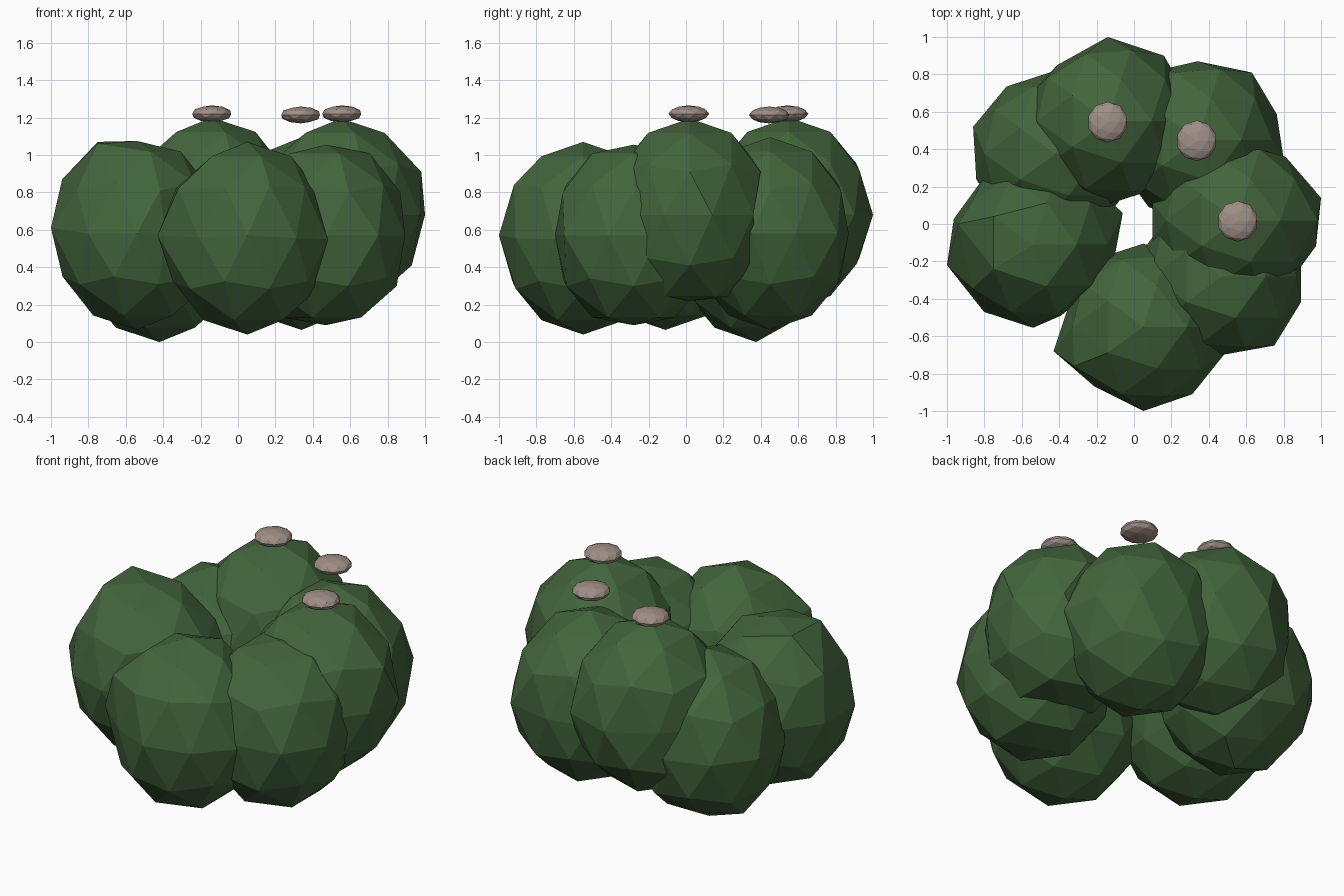
import bpy, bmesh
from mathutils import Vector


def material(name, rgb):
    m = bpy.data.materials.new(name)
    m.diffuse_color = (*rgb, 1)
    return m


leaf = material("leaf green", (0.055, 0.13, 0.045))
stone = material("pale brown", (0.35, 0.275, 0.24))


def blob(name, centre, radii, mat, nudges=()):
    """Flat-faced scaled icosphere; each nudge pulls the nearest vertex to a point."""
    bm = bmesh.new()
    bmesh.ops.create_icosphere(bm, subdivisions=2, radius=1)
    for v in bm.verts:
        v.co = Vector(c * r for c, r in zip(v.co, radii))
    for p in nudges:
        p = Vector(p) - Vector(centre)
        min(bm.verts, key=lambda v: (v.co - p).length).co = p
    me = bpy.data.meshes.new(name)
    bm.to_mesh(me)
    bm.free()
    me.materials.append(mat)
    ob = bpy.data.objects.new(name, me)
    ob.location = centre
    bpy.context.collection.objects.link(ob)
    return ob


# Ring of leafy clumps, with the uneven corners that show in the outline
R = (0.445, 0.445, 0.515)
clumps = {
    "front_clump": ((0.05, -0.55, 0.555),
                    [(0.05, -1.00, 0.57), (-0.43, -0.68, 0.57), (0.48, -0.70, 0.55),
                     (0.17, -0.92, 0.84), (-0.32, -0.76, 0.82), (-0.21, -0.87, 0.56),
                     (-0.33, -0.38, 0.56)]),
    "left_clump": ((-0.54, -0.11, 0.58),
                   [(-1.00, -0.22, 0.61), (-0.75, 0.04, 1.07), (-0.75, -0.24, 1.06),
                    (-0.39, -0.49, 0.58), (-0.94, 0.0, 0.87), (-0.54, -0.11, 1.075),
                    (-0.06, 0.06, 0.58)]),
    "back_left_clump": ((-0.42, 0.375, 0.515),
                        [(-0.86, 0.52, 0.52), (-0.42, 0.375, 0.0), (-0.47, 0.57, 0.11)]),
    "back_clump": ((-0.14, 0.55, 0.685),
                   [(-0.14, 1.00, 0.68), (0.16, 0.90, 0.68), (-0.41, 0.85, 0.685)]),
    "back_right_clump": ((0.34, 0.45, 0.58),
                         [(0.34, 0.87, 0.58), (0.63, 0.81, 0.58), (0.80, 0.35, 0.58)]),
    "right_clump": ((0.55, 0.02, 0.68),
                    [(1.00, 0.14, 0.68), (0.98, 0.02, 0.91), (0.55, 0.02, 0.22),
                     (0.55, 0.36, 0.68), (0.81, 0.36, 0.68), (0.31, 0.32, 0.68),
                     (0.10, 0.11, 0.68), (0.10, -0.08, 0.68)]),
    "front_right_clump": ((0.47, -0.28, 0.57),
                          [(0.75, -0.65, 0.57), (0.47, -0.70, 0.57),
                           (0.47, -0.28, 1.055), (0.47, -0.28, 0.09)]),
}
for name, (centre, nudges) in clumps.items():
    blob(name, centre, R, leaf, nudges)

# Small flat caps above the three clumps at the back and right
for i, c in enumerate([(-0.14, 0.545, 1.22), (0.335, 0.445, 1.214), (0.555, 0.015, 1.22)]):
    blob(f"flat_cap_{i + 1}", c, (0.109, 0.109, 0.045), stone)
